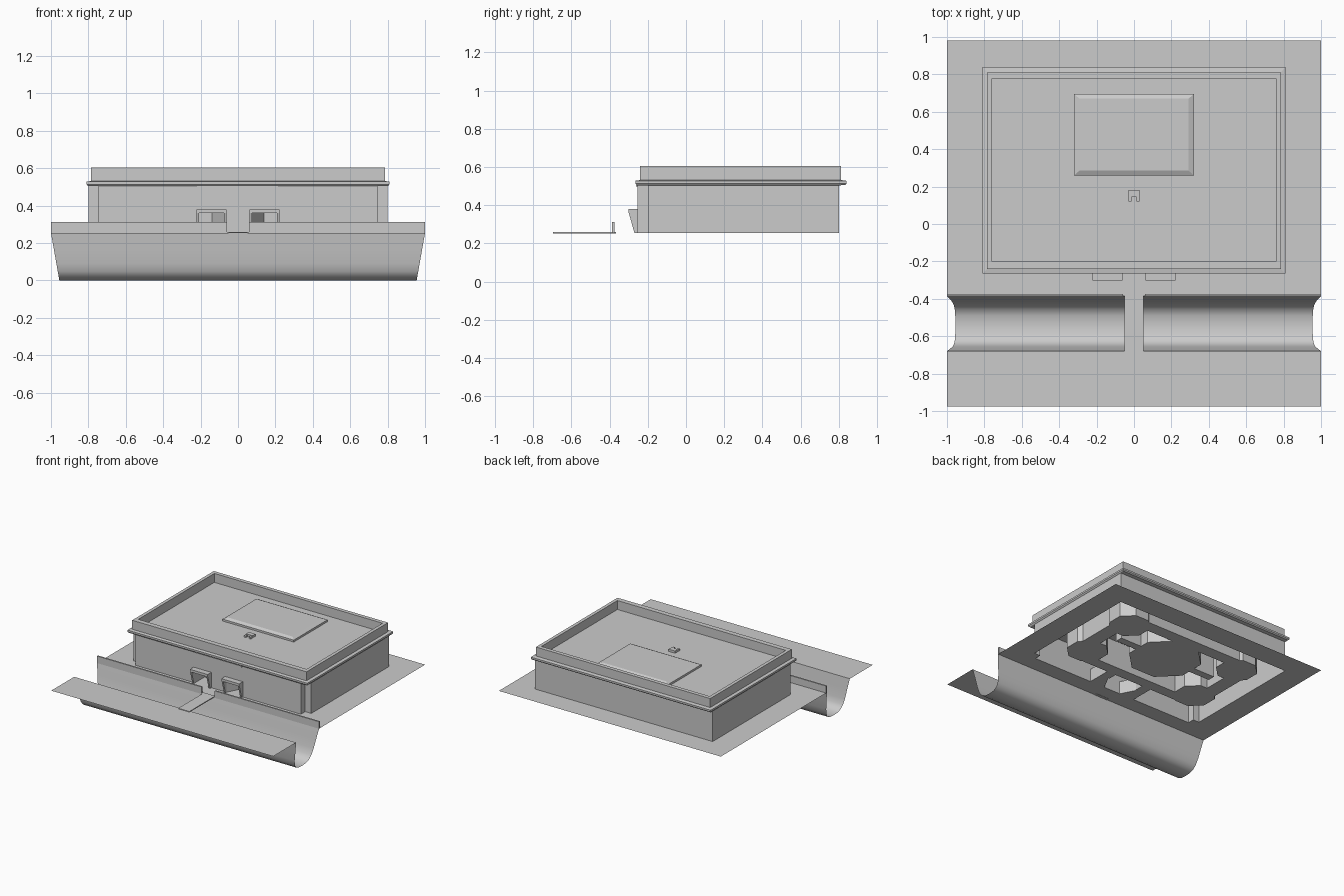
import bpy, bmesh, math

if "Cube" in bpy.data.objects:
    bpy.data.objects.remove(bpy.data.objects["Cube"])

G = 0.255      # ground level
TOP = 0.505    # top of the walls


def mesh(name, polys, weld=True, fix=False):
    """Object from a list of polygons, each a list of 3D points."""
    bm = bmesh.new()
    for p in polys:
        bm.faces.new([bm.verts.new(v) for v in p])
    if weld:
        bmesh.ops.remove_doubles(bm, verts=bm.verts, dist=1e-5)
    if fix:
        bmesh.ops.recalc_face_normals(bm, faces=bm.faces)
    me = bpy.data.meshes.new(name)
    bm.to_mesh(me)
    bm.free()
    ob = bpy.data.objects.new(name, me)
    bpy.context.collection.objects.link(ob)
    return ob


def flat(x0, x1, y0, y1, z):
    return [(x0, y0, z), (x1, y0, z), (x1, y1, z), (x0, y1, z)]


def wall(a, b, z0, z1):
    return [(*a, z0), (*b, z0), (*b, z1), (*a, z1)]


def loft(name, loops, caps=True):
    n = len(loops[0])
    polys = [[a[i], a[(i + 1) % n], b[(i + 1) % n], b[i]]
             for a, b in zip(loops, loops[1:]) for i in range(n)]
    if caps:
        polys += [loops[0][::-1], loops[-1]]
    return mesh(name, polys, fix=True)


def box(name, x0, x1, y0, y1, z0, z1):
    return loft(name, [flat(x0, x1, y0, y1, z0), flat(x0, x1, y0, y1, z1)])


# Ground sheets, open under the building
mesh("front_ground", [flat(-1, 1, -0.975, -0.68, G)])
ground = [flat(-1, 1, -0.375, -0.255, G), flat(-1, 1, 0.80, 0.98, G)]
for s in (-1, 1):
    ground.append(flat(*sorted((s * 0.8, s)), -0.255, 0.80, G))
    ground.append(flat(*sorted((s * 0.745, s * 0.8)), -0.255, -0.2, G))
mesh("back_ground", ground)

# Ditch: rounded trough whose ends lean inwards
profile = [(-0.68, G), (-0.668, 0.17), (-0.657, 0.09), (-0.645, 0.048),
           (-0.625, 0.02), (-0.59, 0.004), (-0.54, 0), (-0.49, 0.004),
           (-0.455, 0.02), (-0.432, 0.05), (-0.415, 0.1), (-0.402, 0.17),
           (-0.385, G)]
ex = lambda z: 0.955 + 0.045 * z / G
ditch = mesh("ditch", [[(-ex(a[1]), *a), (ex(a[1]), *a), (ex(b[1]), *b), (-ex(b[1]), *b)]
                       for a, b in zip(profile, profile[1:])])
for p in ditch.data.polygons:
    p.use_smooth = True

# Low wall along the ditch, with a gap for the bridge
for s, side in ((-1, "left"), (1, "right")):
    x0, x1 = sorted((s * 0.06, s))
    box(side + "_low_wall", x0, x1, -0.386, -0.374, G, 0.312)
box("bridge", -0.05, 0.05, -0.697, -0.375, G - 0.002, G + 0.005)
box("bridge_landing", -0.06, 0.06, -0.386, -0.365, G - 0.002, G + 0.005)

# Outer walls with notched front corners and two doorways
DOOR = 0.36
f = -0.255
walls = [wall((-0.075, f), (0.075, f), G, TOP), wall((0.8, 0.8), (-0.8, 0.8), G, TOP)]
for s in (-1, 1):
    part = [wall((s * 0.21, f), (s * 0.745, f), G, TOP),
            wall((s * 0.075, f), (s * 0.21, f), DOOR, TOP),
            wall((s * 0.745, f), (s * 0.745, -0.2), G, TOP),
            wall((s * 0.745, -0.2), (s * 0.8, -0.2), G, TOP),
            wall((s * 0.8, -0.2), (s * 0.8, 0.8), G, TOP)]
    walls += part if s > 0 else [p[::-1] for p in part]
mesh("outer_walls", walls)

# Cornice, parapet and sunken roof in one stepped loft
steps = [(0.80, -0.255, 0.80, 0.504), (0.803, -0.258, 0.832, 0.506),
         (0.81, -0.265, 0.84, 0.514), (0.81, -0.265, 0.84, 0.528),
         (0.785, -0.24, 0.81, 0.532), (0.785, -0.24, 0.81, 0.605),
         (0.758, -0.2, 0.778, 0.605), (0.758, -0.2, 0.778, 0.532)]
loft("roof_and_parapet", [flat(-x, x, y0, y1, z) for x, y0, y1, z in steps])
loft("roof_panel", [flat(-0.32, 0.32, 0.26, 0.695, 0.53),
                    flat(-0.32, 0.32, 0.26, 0.695, 0.548),
                    flat(-0.292, 0.292, 0.285, 0.67, 0.56)])
box("roof_hatch", -0.03, 0.03, 0.145, 0.182, 0.53, 0.55)
for s, side in ((-1, "left"), (1, "right")):
    box(side + "_hatch_foot", *sorted((s * 0.014, s * 0.03)), 0.12, 0.145, 0.53, 0.546)
box("lintel_strip", -0.22, 0.215, -0.262, -0.25, 0.497, 0.507)

# Door hoods: tapered cheeks, a roof slab and an angled passage behind
cheek = [(f, G), (-0.27, G), (-0.302, 0.37), (-0.302, 0.38), (f, 0.38)]
for s, side in ((-1, "left"), (1, "right")):
    for a, b, tag in ((0.062, 0.076, "inner"), (0.209, 0.222, "outer")):
        loft(f"{side}_{tag}_cheek", [[(s * x, y, z) for y, z in cheek] for x in (a, b)])
    box(side + "_hood_roof", *sorted((s * 0.062, s * 0.222)), -0.302, f, DOOR, 0.38)
    plan = [(s * 0.075, f), (s * 0.14, -0.13), (s * 0.21, -0.13), (s * 0.21, f)]
    passage = [wall(a, b, G, DOOR) for a, b in zip(plan, plan[1:])]
    passage += [[(*p, z) for p in plan] for z in (G, DOOR)]
    mesh(side + "_passage", passage)


# Inner rooms, seen from below: eight-sided chambers joined by corridors
def chamber(name, x, y, r):
    ring = [(x + r * math.cos(math.radians(22.5 + 45 * i)),
             y + r * math.sin(math.radians(22.5 + 45 * i))) for i in range(8)]
    loft(name, [[(*p, z) for p in ring] for z in (G, 0.49)])


chamber("main_chamber", 0, 0.36, 0.28)
for s, side in ((-1, "left"), (1, "right")):
    chamber(side + "_back_chamber", s * 0.52, 0.57, 0.16)
    chamber(side + "_front_chamber", s * 0.52, 0.08, 0.16)
    box(side + "_corridor", *sorted((s * 0.52, s * 0.64)), 0.08, 0.57, G, 0.48)
    box(side + "_cross_corridor", *sorted((s * 0.2, s * 0.45)), 0.33, 0.39, G, 0.48)
    box(side + "_entry_corridor", *sorted((s * 0.13, s * 0.21)), -0.13, 0.0, G, 0.47)
box("front_corridor", -0.52, 0.52, -0.06, 0.03, G, 0.48)
box("back_corridor", -0.52, 0.52, 0.6, 0.7, G, 0.48)
